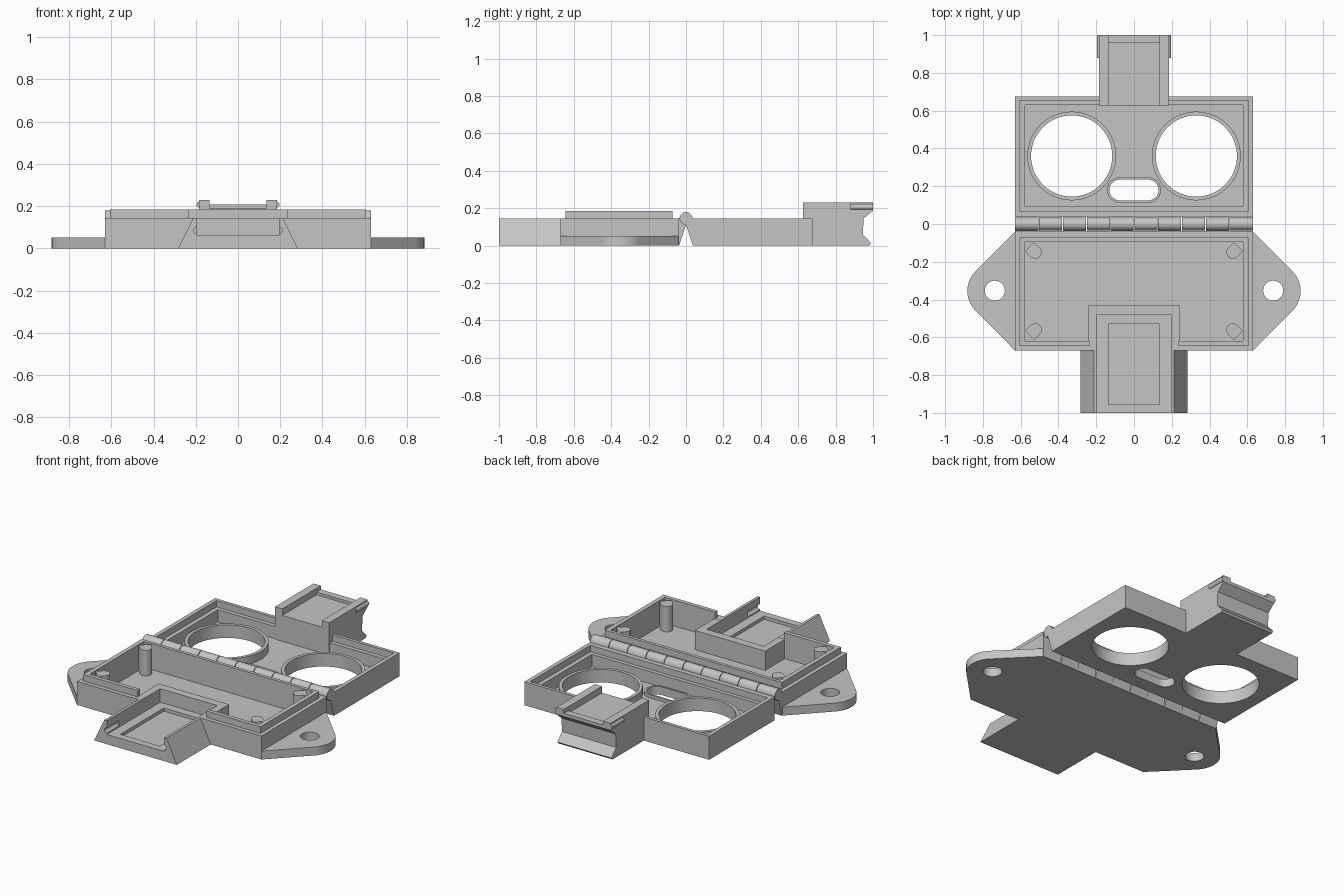
import bpy, bmesh, math

if "Cube" in bpy.data.objects:
    bpy.data.objects.remove(bpy.data.objects["Cube"])

grey = bpy.data.materials.new("plain grey plastic")
grey.diffuse_color = (0.56, 0.56, 0.56, 1)
grey.use_nodes = True
grey.node_tree.nodes["Principled BSDF"].inputs["Base Color"].default_value = grey.diffuse_color


def prism(name, pts, lo, hi, axis="z"):
    """Extrude a 2D outline along an axis: z takes (x,y), x takes (y,z), y takes (x,z)."""
    place = {"z": lambda p, d: (p[0], p[1], d),
             "x": lambda p, d: (d, p[0], p[1]),
             "y": lambda p, d: (p[0], d, p[1])}[axis]
    bm = bmesh.new()
    a = [bm.verts.new(place(p, lo)) for p in pts]
    b = [bm.verts.new(place(p, hi)) for p in pts]
    bm.faces.new(a)
    bm.faces.new(b)
    for i in range(len(pts)):
        j = (i + 1) % len(pts)
        bm.faces.new((a[i], a[j], b[j], b[i]))
    bmesh.ops.recalc_face_normals(bm, faces=bm.faces)
    me = bpy.data.meshes.new(name)
    bm.to_mesh(me)
    bm.free()
    me.materials.append(grey)
    ob = bpy.data.objects.new(name, me)
    bpy.context.collection.objects.link(ob)
    return ob


def box(name, x0, x1, y0, y1, z0, z1):
    return prism(name, [(x0, y0), (x1, y0), (x1, y1), (x0, y1)], z0, z1)


def arc(cx, cy, r, a0, a1, n):
    return [(cx + r * math.cos(math.radians(a0 + (a1 - a0) * i / n)),
             cy + r * math.sin(math.radians(a0 + (a1 - a0) * i / n))) for i in range(n + 1)]


def circle(cx, cy, r, n=64):
    return arc(cx, cy, r, 0, 360, n)[:-1]


def stadium(cx, cy, hw, r):
    return arc(cx + hw - r, cy, r, -90, 90, 16) + arc(cx - hw + r, cy, r, 90, 270, 16)


def cut(ob, *cutters):
    """Subtract each cutter from the object, then delete the cutters."""
    for c in cutters:
        m = ob.modifiers.new("cut", "BOOLEAN")
        m.operation, m.solver, m.object = "DIFFERENCE", "EXACT", c
        bpy.context.view_layer.update()
        me = bpy.data.meshes.new_from_object(ob.evaluated_get(bpy.context.evaluated_depsgraph_get()))
        ob.modifiers.clear()
        ob.data = me
        bpy.data.objects.remove(c)
    return ob


RIM, LIP, FLOOR = 0.145, 0.185, 0.025


# Latch channel that passes through the front wall of the base
def channel():
    return [box("cutter", -0.195, 0.195, -1.1, -0.48, 0.06, 0.5),
            box("cutter", -0.135, 0.135, -0.955, -0.53, 0.04, 0.5)]


# Base tray
tray = box("base_tray", -0.63, 0.63, -0.67, -0.037, 0, RIM)
cut(tray, box("cutter", -0.578, 0.578, -0.62, -0.092, FLOOR, 0.5), *channel())
lip = box("base_lip", -0.605, 0.605, -0.645, -0.072, RIM, LIP)
cut(lip, box("cutter", -0.578, 0.578, -0.62, -0.092, 0, 0.5),
    box("cutter", -0.235, 0.235, -0.8, -0.5, 0, 0.5))

# Socket walls inside the tray and the sloped spout in front
socket = box("latch_socket", -0.24, 0.24, -0.668, -0.43, 0.01, RIM - 0.001)
cut(socket, *channel())
spout = prism("front_spout", [(-0.283, 0), (0.283, 0), (0.212, RIM), (-0.212, RIM)], -1, -0.66, "y")
cut(spout, *channel(),
    *[prism("cutter", circle(s * 0.195, 0.085, 0.016, 24), -1.1, -0.88, "y") for s in (-1, 1)])

for s, side in ((-1, "left"), (1, "right")):
    # Mounting ear with a screw hole
    ear = [(0.63, -0.67)] + arc(0.735, -0.355, 0.147, -45, 45, 20) + [(0.63, -0.04)]
    ob = prism("mounting_ear_" + side, [(s * x, y) for x, y in ear], 0, 0.052)
    cut(ob, prism("cutter", circle(s * 0.737, -0.353, 0.053, 40), -0.1, 0.2))
    # Corner posts: slots turned 45 degrees, round towards the centre
    for t, cy in ((1, -0.15), (-1, -0.56)):
        slot = arc(0, 0, 0.034, 90, -90, 12) + [(-0.042, -0.034), (-0.042, 0.034)]
        prism("corner_post_" + side,
              [(s * (0.523 - (u - v) * 0.7071), cy - t * (u + v) * 0.7071) for u, v in slot],
              0.01, LIP - 0.003)

# Lid with a stepped rim, two round windows and a slot
lid = box("lid", -0.63, 0.63, 0.037, 0.675, 0, RIM)
cut(lid, box("cutter", -0.605, 0.605, 0.068, 0.655, 0.105, 0.5),
    box("cutter", -0.578, 0.578, 0.092, 0.63, 0.03, 0.5))
for s in (-1, 1):
    cut(lid, prism("cutter", circle(s * 0.33, 0.36, 0.215), -0.1, 0.3))
    ring = prism("window_ring", circle(s * 0.33, 0.36, 0.235), 0.02, 0.08)
    cut(ring, prism("cutter", circle(s * 0.33, 0.36, 0.215), -0.1, 0.3))
cut(lid, prism("cutter", stadium(0, 0.18, 0.13, 0.055), -0.1, 0.3))
rim = prism("slot_rim", stadium(0, 0.18, 0.143, 0.067), 0.02, 0.05)
cut(rim, prism("cutter", stadium(0, 0.18, 0.13, 0.055), -0.1, 0.3))

# Latch block on the lid, with a finger grip, top groove and snap bumps
grip = [(0.625, 0), (0.98, 0), (0.99, 0.012), (0.945, 0.06), (0.95, 0.145), (1.0, 0.187),
        (1.0, 0.23), (0.625, 0.23)]
latch = prism("latch_block", grip, -0.185, 0.185, "x")
cut(latch, box("cutter", -0.135, 0.135, 0.5, 1.1, 0.207, 0.5),
    box("cutter", -0.135, 0.135, 0.5, 0.957, 0.19, 0.5))
for s in (-1, 1):
    prism("snap_bump", circle(s * 0.18, 0.207, 0.016, 24), 0.88, 1.0, "y")

# Hinge knuckles, alternately joined to the base and the lid
N, W = 10, 1.26
for i in range(N):
    x0 = -W / 2 + i * W / N
    s = 1 if i % 2 else -1
    prof = [(-0.037, 0.0)] + arc(0, RIM, 0.034, -90, 150, 28) + [(-0.037, RIM)]
    prism("hinge_knuckle", [(-s * y, z) for y, z in prof],
          x0 + (0.002 if i else 0), x0 + W / N - (0.002 if i < N - 1 else 0), "x")

# Smooth the round surfaces, keep hard edges
for ob in bpy.context.collection.objects:
    ob.data.shade_smooth()
    ob.data.set_sharp_from_angle(angle=math.radians(30))
